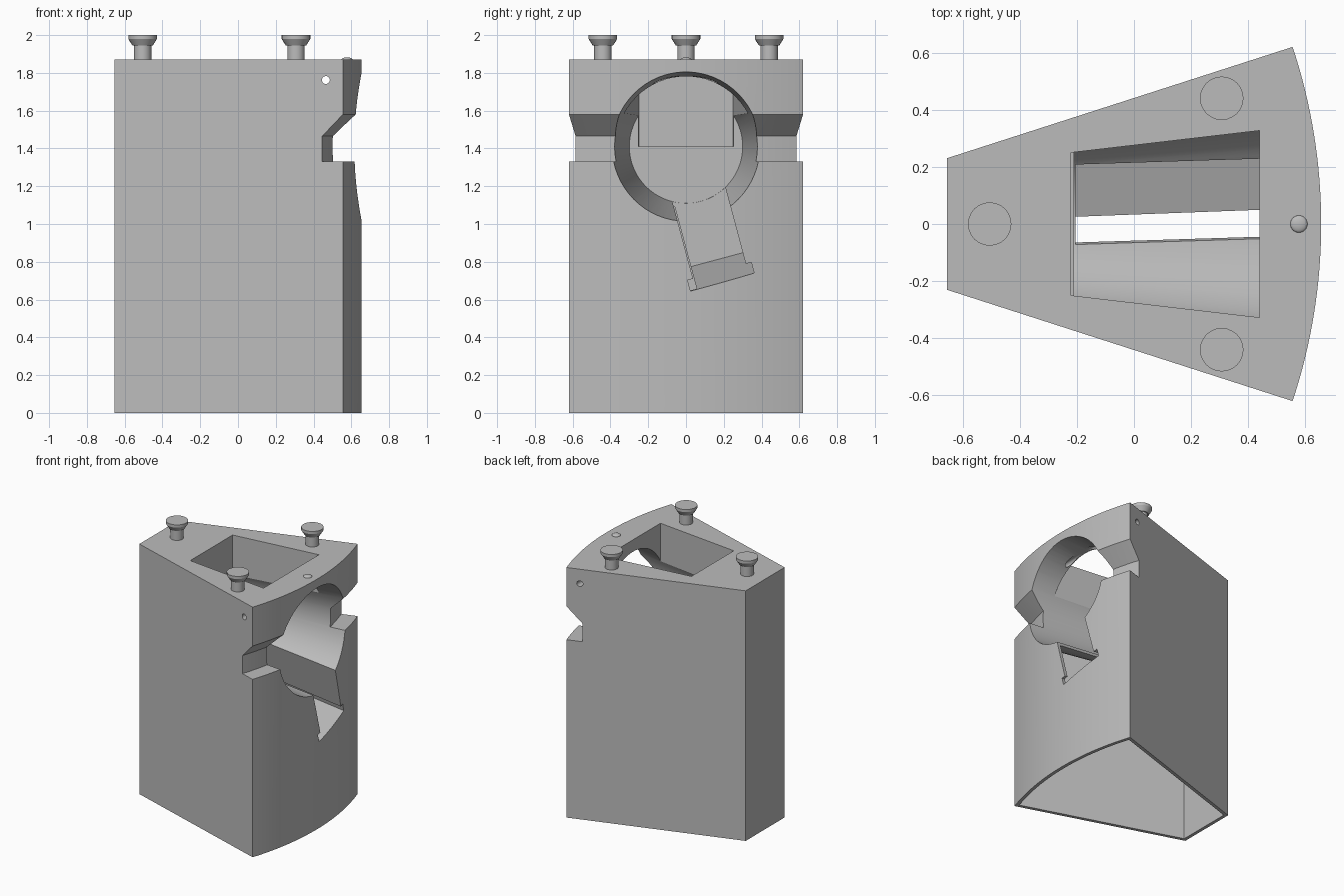
import bpy, bmesh, math
from mathutils import Vector

cube = bpy.data.objects.get("Cube")
if cube:
    bpy.data.objects.remove(cube, do_unlink=True)

grey = bpy.data.materials.new("plain grey")
grey.use_nodes = True
GREY = (0.5, 0.5, 0.5, 1)
grey.diffuse_color = GREY
grey.node_tree.nodes["Principled BSDF"].inputs["Base Color"].default_value = GREY

TOP, ARC_R, ARC_X = 1.87, 1.972, -1.317      # body height, curved face radius and centre
BACK, BACK_Y, SLOPE = -0.655, 0.23, 0.322    # narrow end and flare of the sides
TUBE_Z, TUBE_END = 1.41, -0.21               # tube axis height and closed end
WALL = 0.025
FAR = 0.8                                    # cutters end outside the curved face


def loft(name, rings):
    """Closed solid through rings that have equal point counts."""
    bm = bmesh.new()
    loops = [[bm.verts.new(p) for p in ring] for ring in rings]
    n = len(loops[0])
    for a, b in zip(loops, loops[1:]):
        for i in range(n):
            j = (i + 1) % n
            bm.faces.new((a[i], a[j], b[j], b[i]))
    bm.faces.new(loops[0][::-1])
    bm.faces.new(loops[-1])
    bmesh.ops.recalc_face_normals(bm, faces=bm.faces)
    mesh = bpy.data.meshes.new(name)
    bm.to_mesh(mesh)
    bm.free()
    mesh.materials.append(grey)
    obj = bpy.data.objects.new(name, mesh)
    bpy.context.collection.objects.link(obj)
    return obj


def activate(obj):
    bpy.ops.object.select_all(action='DESELECT')
    obj.select_set(True)
    bpy.context.view_layer.objects.active = obj


def cut(target, cutter):
    cutter.hide_render = True
    mod = target.modifiers.new("cut", 'BOOLEAN')
    mod.operation, mod.solver, mod.object = 'DIFFERENCE', 'EXACT', cutter
    activate(target)
    bpy.ops.object.modifier_apply(modifier=mod.name)
    bpy.data.objects.remove(cutter, do_unlink=True)


def smooth(obj):
    activate(obj)
    bpy.ops.object.shade_smooth_by_angle(angle=math.radians(25))


def plan(inset, z):
    """Wedge outline with one curved end, moved inwards by inset."""
    r, x0 = ARC_R - inset, BACK + inset
    b = BACK_Y - SLOPE * BACK - inset * math.hypot(1, SLOPE)
    a = math.atan(SLOPE) + math.asin((SLOPE * ARC_X + b) / (r * math.hypot(1, SLOPE)))
    y0 = SLOPE * x0 + b
    arc = [a * (k / 16 - 1) for k in range(33)]
    return ([(x0, y0, z), (x0, -y0, z)]
            + [(ARC_X + r * math.cos(t), r * math.sin(t), z) for t in arc])


def circle_x(x, r, n=64):
    angles = [math.tau * k / n for k in range(n)]
    return [(x, r * math.cos(t), TUBE_Z + r * math.sin(t)) for t in angles]


def tube(name, x0, extra):
    def radius(x):
        return 0.30 + 0.11 * (x - TUBE_END) + extra
    return loft(name, [circle_x(x, radius(x)) for x in (x0, FAR)])


# Chute frame: it leaves the tube downwards, tilted fifteen degrees
TILT = math.radians(15)
ACROSS = Vector((0, math.cos(TILT), math.sin(TILT)))
DOWN = Vector((0, math.sin(TILT), -math.cos(TILT)))


def chute(name, x0, section):
    def ring(x):
        floor = 0.62 + 0.145 * (x - TUBE_END)
        return [Vector((x, 0, TUBE_Z)) + ACROSS * u + DOWN * d for u, d in section(floor)]
    return loft(name, [ring(x0), ring(FAR)])


def chute_hole(f):
    w, wide, lip = 0.145, 0.175, f - 0.06
    right = [(wide, f), (wide, lip), (w, lip), (w, 0.1)]
    return [(-u, d) for u, d in right[::-1]] + right


def chute_housing(f):
    return [(-0.14, 0), (-0.14, f + WALL), (0.2, f + WALL), (0.2, 0)]


# Body, hollow below, with a housing kept around tube and chute
body = loft("body", [plan(0, 0), plan(0, TOP)])
cavity = loft("cavity", [plan(WALL, -0.1), plan(WALL, 1.3)])
cut(cavity, tube("tube_housing", TUBE_END - WALL, WALL))
cut(cavity, chute("chute_housing", TUBE_END - WALL, chute_housing))
cut(body, cavity)

# Tapered tube and the chute under it
cut(body, tube("tube_hole", TUBE_END, 0))
cut(body, chute("chute_hole", TUBE_END + 0.005, chute_hole))

# Opening in the top
opening = [(-0.22, -0.25), (0.44, -0.327), (0.44, 0.327), (-0.22, 0.25)]
cut(body, loft("top_opening", [[(x, y, z) for x, y in opening] for z in (TUBE_Z, TOP + 0.1)]))

# Groove that follows the curved face
groove = [(0.1, 1.33), (-0.115, 1.33), (-0.115, 1.465), (0, 1.58), (0.1, 1.58)]
angles = [0.4 * (k / 20 - 1) for k in range(41)]
cut(body, loft("groove", [[(ARC_X + (ARC_R + o) * math.cos(t), (ARC_R + o) * math.sin(t), z)
                           for o, z in groove] for t in angles]))

# Pin hole through both sides
ring = [math.tau * k / 24 for k in range(24)]
cut(body, loft("pin_hole", [[(0.465 + 0.021 * math.cos(t), y, 1.762 + 0.021 * math.sin(t))
                             for t in ring] for y in (-1, 1)]))
smooth(body)

# Flared pegs on the top
PEG = [(0.046, TOP - 0.01), (0.046, 1.945), (0.054, 1.945), (0.076, 1.98), (0.076, 2.0)]
for label, px, py in (("back", -0.505, 0), ("left", 0.307, 0.44), ("right", 0.307, -0.44)):
    peg = loft(label + "_peg", [[(px + r * math.cos(t), py + r * math.sin(t), z)
                                 for t in ring] for r, z in PEG])
    smooth(peg)

# Small dome by the curved edge
bpy.ops.mesh.primitive_uv_sphere_add(segments=24, ring_count=12, radius=0.03,
                                     location=(0.577, 0, TOP))
dome = bpy.context.object
dome.name = "dome"
dome.scale.z = 0.4
dome.data.materials.append(grey)
smooth(dome)
